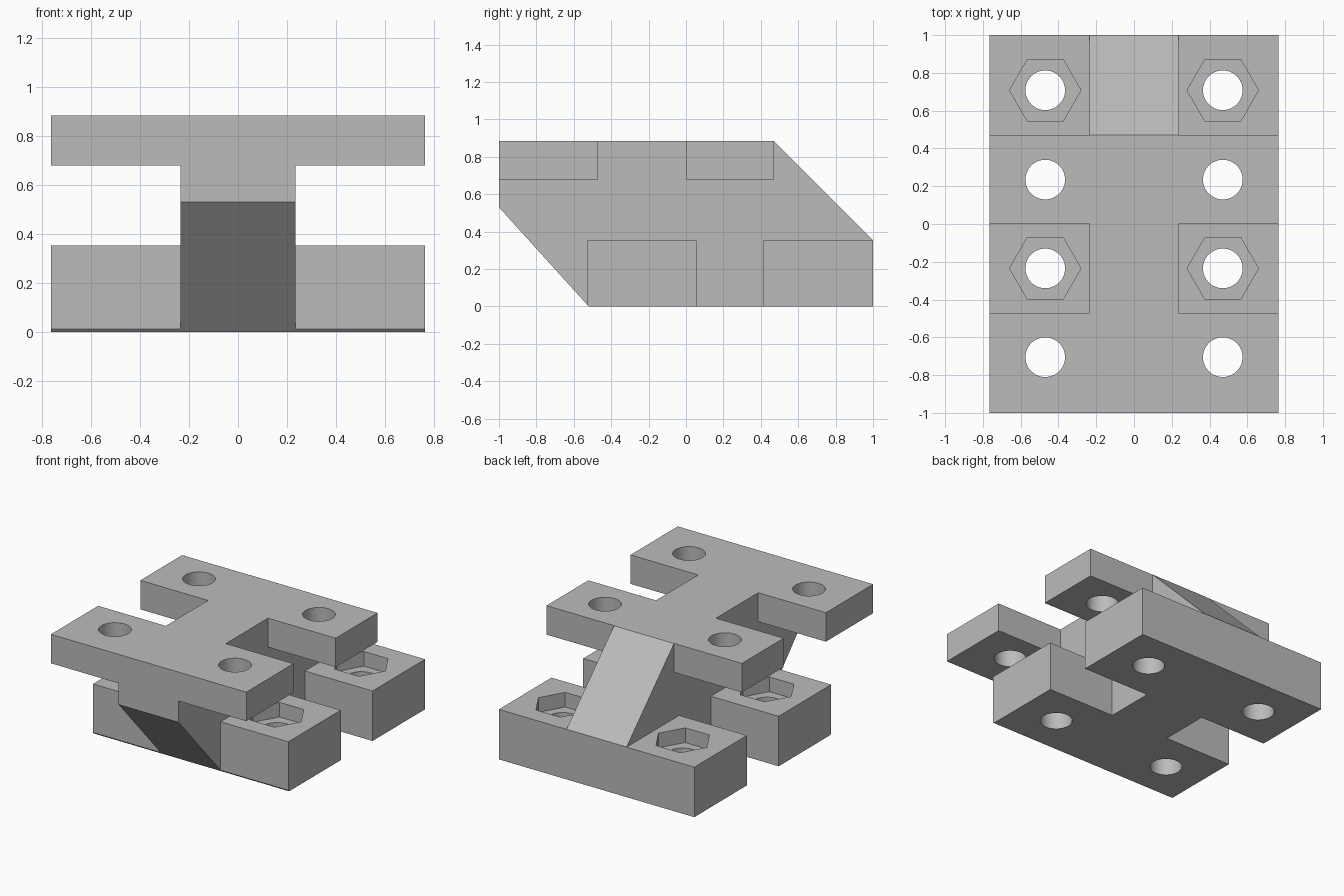
import bpy, bmesh, math

if "Cube" in bpy.data.objects:
    bpy.data.objects.remove(bpy.data.objects["Cube"])

HALF_WIDTH = 0.765     # overall half width
SPINE = 0.235          # half width of the central spine
HOLE_X = 0.47

grey = bpy.data.materials.new("plain grey")
grey.diffuse_color = (0.5, 0.5, 0.5, 1)
grey.use_nodes = True
grey.node_tree.nodes["Principled BSDF"].inputs["Base Color"].default_value = grey.diffuse_color


def prism(name, profile, x0, x1):
    """Extrude a side profile of (y, z) points from x0 to x1."""
    bm = bmesh.new()
    face = bm.faces.new([bm.verts.new((x0, y, z)) for y, z in profile])
    ext = bmesh.ops.extrude_face_region(bm, geom=[face])
    verts = [v for v in ext["geom"] if isinstance(v, bmesh.types.BMVert)]
    bmesh.ops.translate(bm, verts=verts, vec=(x1 - x0, 0, 0))
    bmesh.ops.recalc_face_normals(bm, faces=bm.faces)
    mesh = bpy.data.meshes.new(name)
    bm.to_mesh(mesh)
    bm.free()
    obj = bpy.data.objects.new(name, mesh)
    bpy.context.collection.objects.link(obj)
    return obj


def post(name, sides, radius, x, y, z0, z1):
    """Upright round or six-sided cutter."""
    bpy.ops.mesh.primitive_cylinder_add(
        vertices=sides, radius=radius, depth=z1 - z0,
        location=(x, y, (z0 + z1) / 2),
        rotation=(0, 0, math.pi / 2 if sides == 6 else 0))
    obj = bpy.context.object
    obj.name = name
    return obj


# Solid body with the two sloping ends
body = prism("clamp_body", [(-1, 0.53), (-0.52, 0), (1, 0), (1, 0.355),
                            (0.47, 0.885), (-1, 0.885)],
             -HALF_WIDTH, HALF_WIDTH)
body.data.materials.append(grey)

# Side space around the wings: leaves two lower blocks and two upper plates
side_space = [(-1.2, -0.2), (-0.53, -0.2), (-0.53, 0.354), (0.057, 0.354),
              (0.057, -0.2), (0.412, -0.2), (0.412, 0.354), (1.2, 0.354),
              (1.2, 1.1), (0.468, 1.1), (0.468, 0.68), (0, 0.68),
              (0, 1.1), (-0.472, 1.1), (-0.472, 0.68), (-1.2, 0.68)]
cutters = []
for side, label in ((-1, "left"), (1, "right")):
    cutters.append(prism("side_cutter_" + label, side_space,
                         side * SPINE, side * 1.0))
    # Bolt holes through every wing
    for y in (-0.705, -0.235, 0.235, 0.708):
        cutters.append(post("hole_cutter", 48, 0.105, side * HOLE_X, y, -0.2, 1.1))
    # Nut pockets in the lower blocks
    for y in (-0.235, 0.708):
        cutters.append(post("nut_cutter", 6, 0.189, side * HOLE_X, y, 0.25, 0.6))

for cutter in cutters:
    mod = body.modifiers.new("cut", "BOOLEAN")
    mod.operation = "DIFFERENCE"
    mod.solver = "EXACT"
    mod.object = cutter

# Bake the cuts and drop the cutters
bpy.context.view_layer.update()
depsgraph = bpy.context.evaluated_depsgraph_get()
mesh = bpy.data.meshes.new_from_object(body.evaluated_get(depsgraph))
body.modifiers.clear()
body.data = mesh
mesh.materials.clear()
mesh.materials.append(grey)
for poly in mesh.polygons:
    poly.material_index = 0
for cutter in cutters:
    bpy.data.objects.remove(cutter, do_unlink=True)

# Round hole walls smooth, edges sharp
bpy.ops.object.select_all(action="DESELECT")
body.select_set(True)
bpy.context.view_layer.objects.active = body
bpy.ops.object.shade_smooth_by_angle(angle=math.radians(30))
